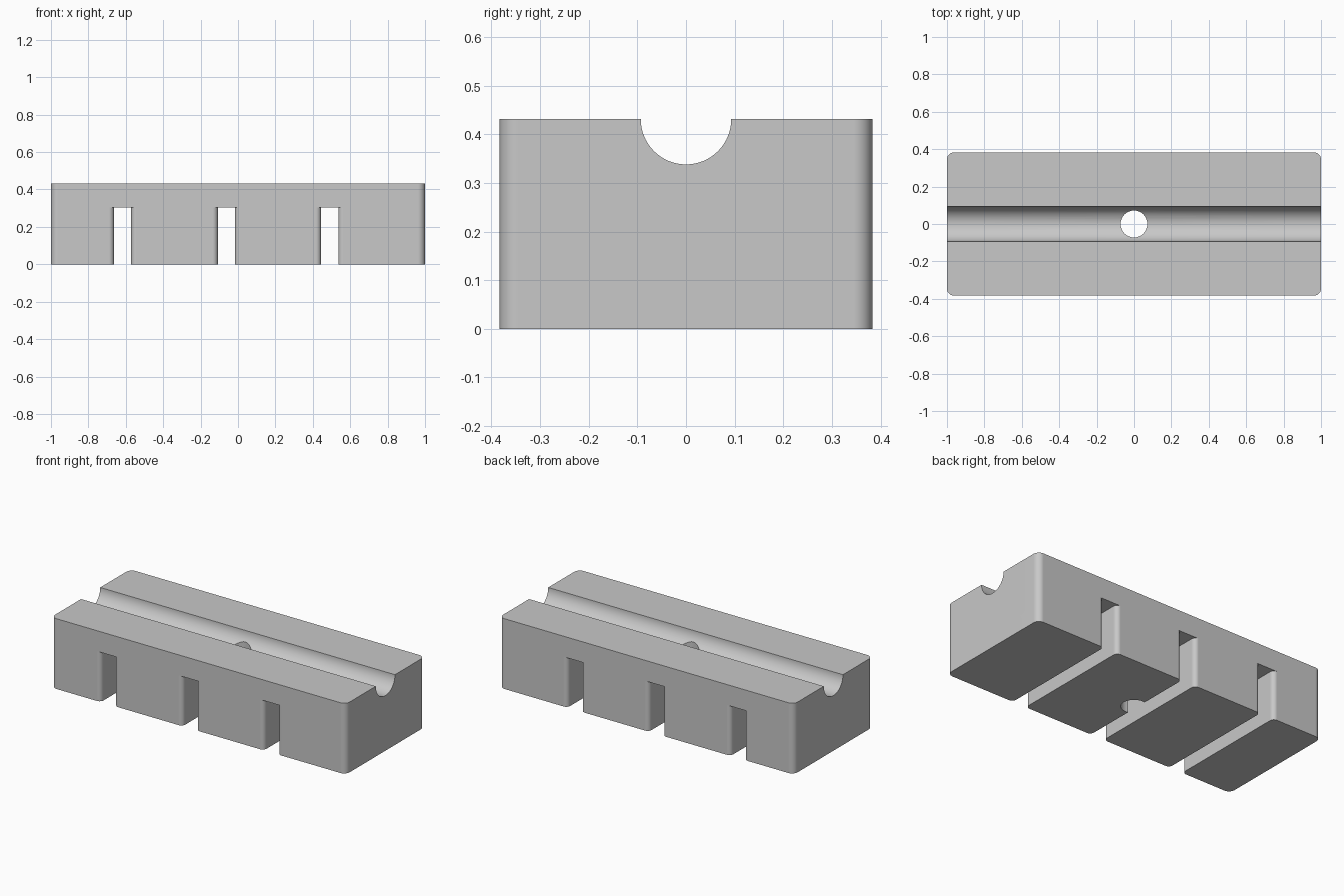
import bpy
import bmesh
from math import sin, cos, pi, radians

cube = bpy.data.objects.get("Cube")
if cube:
    bpy.data.objects.remove(cube, do_unlink=True)

HALF_X, HALF_Y, HEIGHT = 1.0, 0.383, 0.431
CORNER_R = 0.038
SLOT_HALF, SLOT_R, SLOT_TOP = 0.046, 0.027, 0.305
SLOT_CENTRES = (-0.617, -0.062, 0.49)
GROOVE_R, HOLE_R = 0.093, 0.072

grey = bpy.data.materials.new("light grey")
grey.use_nodes = True
colour = (0.58, 0.58, 0.58, 1)
grey.diffuse_color = colour
grey.node_tree.nodes["Principled BSDF"].inputs["Base Color"].default_value = colour


def arc(cx, cy, r, start, end, steps):
    """Points along an arc, angles in degrees."""
    angles = [radians(start + (end - start) * i / steps) for i in range(steps + 1)]
    return [(cx + r * cos(a), cy + r * sin(a)) for a in angles]


def prism(name, outline, low, high, along_x=False):
    """Extrude an outline along z, or a (y, z) outline along x."""
    place = (lambda p: (low, p[0], p[1])) if along_x else (lambda p: (p[0], p[1], low))
    bm = bmesh.new()
    base = bm.faces.new([bm.verts.new(place(p)) for p in outline])
    top = bmesh.ops.extrude_face_region(bm, geom=[base])["geom"]
    shift = (high - low, 0, 0) if along_x else (0, 0, high - low)
    bmesh.ops.translate(bm, vec=shift, verts=[v for v in top if isinstance(v, bmesh.types.BMVert)])
    bmesh.ops.recalc_face_normals(bm, faces=bm.faces)
    mesh = bpy.data.meshes.new(name)
    bm.to_mesh(mesh)
    bm.free()
    mesh.materials.append(grey)
    obj = bpy.data.objects.new(name, mesh)
    bpy.context.collection.objects.link(obj)
    return obj


# Body with rounded upright corners
ix, iy = HALF_X - CORNER_R, HALF_Y - CORNER_R
outline = []
for i, (sx, sy) in enumerate([(1, 1), (-1, 1), (-1, -1), (1, -1)]):
    outline += arc(sx * ix, sy * iy, CORNER_R, i * 90, i * 90 + 90, 10)
block = prism("holder_block", outline, 0, HEIGHT)

# Slots that flare out at the front and back
quarter = arc(SLOT_HALF + SLOT_R, HALF_Y - SLOT_R, SLOT_R, 180, 90, 10)
right_back = quarter + [(SLOT_HALF + SLOT_R, HALF_Y + 0.1)]
right_side = [(x, -y) for x, y in reversed(right_back)] + right_back
slot_shape = right_side + [(-x, y) for x, y in reversed(right_side)]
cutters = [prism("slot_cutter", [(x + c, y) for x, y in slot_shape], -0.1, SLOT_TOP)
           for c in SLOT_CENTRES]

# Half-round groove along the top
groove_shape = arc(0, HEIGHT, GROOVE_R, 180, 360, 32) + [(GROOVE_R, HEIGHT + 0.1), (-GROOVE_R, HEIGHT + 0.1)]
cutters.append(prism("groove_cutter", groove_shape, -1.1, 1.1, along_x=True))

# Round hole through the middle
cutters.append(prism("hole_cutter", arc(0, 0, HOLE_R, 0, 360, 48)[:-1], -0.1, HEIGHT + 0.1))

bpy.ops.object.select_all(action="DESELECT")
bpy.context.view_layer.objects.active = block
block.select_set(True)
for cutter in cutters:
    cutter.hide_render = True
    mod = block.modifiers.new("cut", "BOOLEAN")
    mod.operation = "DIFFERENCE"
    mod.solver = "EXACT"
    mod.object = cutter
    bpy.ops.object.modifier_apply(modifier=mod.name)
    bpy.data.objects.remove(cutter, do_unlink=True)

# Smooth rounds, flat faces
bpy.ops.object.shade_smooth_by_angle(angle=radians(30))
weighted = block.modifiers.new("flat_faces", "WEIGHTED_NORMAL")
weighted.keep_sharp = True
